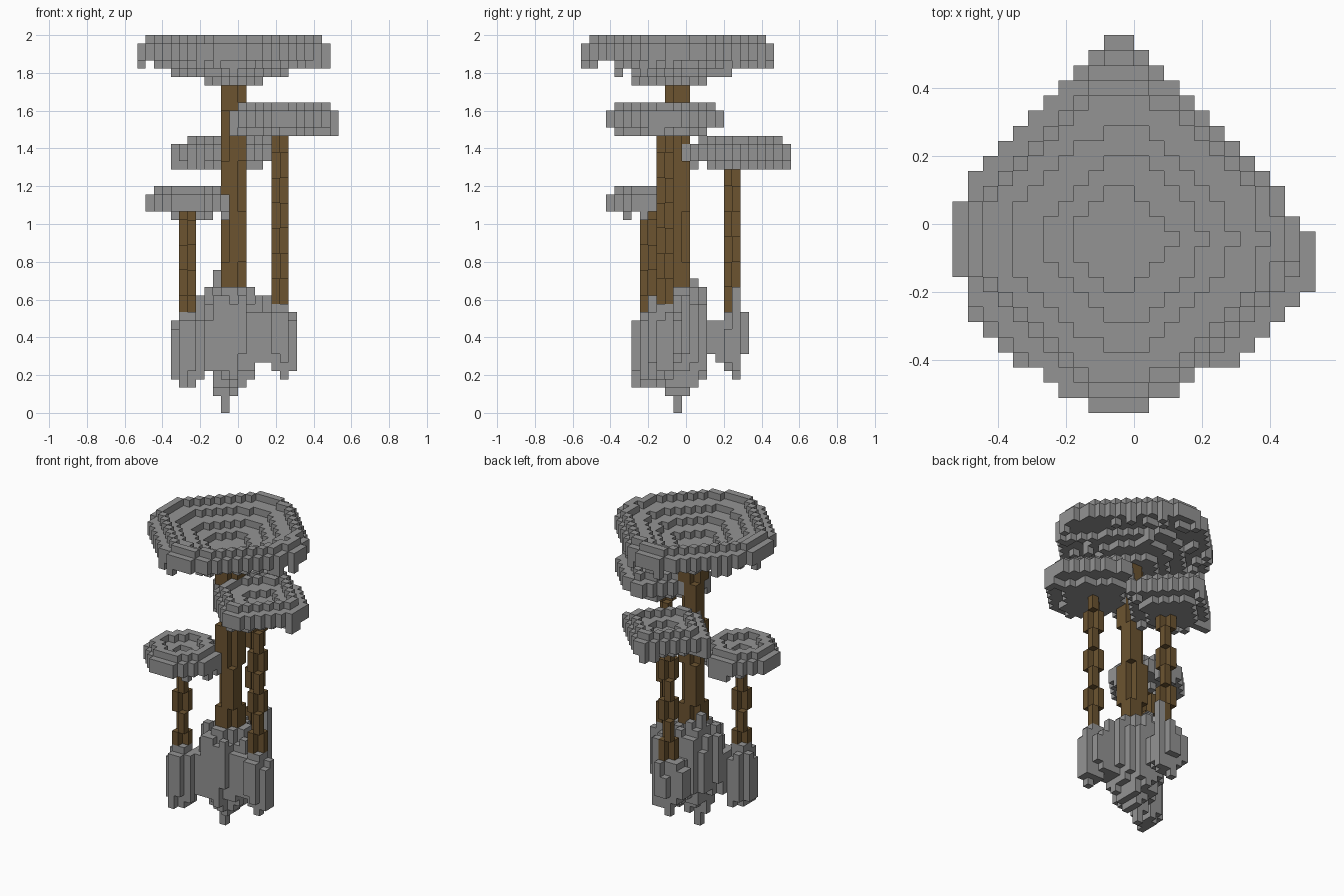
import bpy, random
from math import hypot

cube = bpy.data.objects.get("Cube")
if cube:
    bpy.data.objects.remove(cube)

random.seed(11)
UNIT = 2 / 45            # edge of one block
filled = set()           # every block already taken by a part
parts = []               # (name, blocks, material)


def make_material(name, rgb):
    mat = bpy.data.materials.new(name)
    mat.use_nodes = True
    mat.diffuse_color = (*rgb, 1)
    mat.node_tree.nodes["Principled BSDF"].inputs["Base Color"].default_value = (*rgb, 1)
    return mat


stone = make_material("stone grey", (0.295, 0.295, 0.295))
wood = make_material("bark brown", (0.15, 0.088, 0.03))


def add_part(name, blocks, mat):
    blocks = set(blocks) - filled
    filled.update(blocks)
    parts.append((name, blocks, mat))


def column(i, j, low, high):
    return [(i, j, k) for k in range(low, high)]


def box(i0, i1, j0, j1, low, high):
    return [b for i in range(i0, i1) for j in range(j0, j1) for b in column(i, j, low, high)]


def cells(ci, cj, reach):
    """Grid cells around a centre with their offsets."""
    for i in range(int(ci - reach), int(ci + reach) + 2):
        for j in range(int(cj - reach), int(cj + reach) + 2):
            yield i, j, i - ci, j - cj


# Craggy rock: columns that taper to a tip below and to a broken crown above
def rock(ci, cj, radius, low, high, rise, fall):
    blocks = []
    for i, j, dx, dy in cells(ci, cj, radius):
        t = hypot(dx, dy) / radius
        if t <= 1:
            bottom = low + round(rise * t) + random.choice((-1, 0, 0, 1) if t > 0.4 else (0,))
            top = high - round(fall * t * t) + random.choice((-1, 0, 0, 1) if t > 0.5 else (0,))
            blocks += column(i, j, bottom, top)
    return blocks


# Dished cap: raised eight-sided rim, stepped hollow on top, stepped belly, hanging drips
def cap(ci, cj, radius, base, layers, pointed, drips):
    blocks = []
    last = len(layers) - 1
    for i, j, dx, dy in cells(ci, cj, radius):
        edge = max(hypot(dx, dy), pointed * (abs(dx) + abs(dy)))
        if edge > radius:
            continue
        inset = radius - edge
        ring = min(int(inset) if inset < 2 else 1 + int(inset / 2), last)
        bottom, top = layers[ring]
        if ring < last and random.random() < drips:
            bottom = max(bottom - 1, 0)
        blocks += column(i, j, base + bottom, base + top)
    return blocks


# Thin stem: two diagonal blocks that swap sides every three layers
def thin_stem(i, j, low, high, shift):
    return [(i + a, j + b, k) for k in range(low, high) for a in (0, 1) for b in (0, 1)
            if (a == b) == ((k + shift) // 3 % 2 == 0)]


# Thick stem: three blocks wide, opposite corners notched in turn
def thick_stem(i, j, low, high):
    return [(i + a, j + b, k) for k in range(low, high) for a in (-1, 0, 1) for b in (-1, 0, 1)
            if a * b != (1 if k // 6 % 2 else -1)]


# Rocks and the ridges joining them
add_part("central_rock", rock(10.6, 11, 3.6, 1, 15, 5, 2) + column(10, 11, 0, 12)
         + column(9, 12, 5, 17) + column(10, 13, 6, 16) + column(13, 12, 6, 15), stone)
add_part("left_rock", rock(5.4, 7.5, 2.0, 2, 12, 3, 2), stone)
add_part("right_rock", rock(16.5, 9.5, 2.0, 4, 13, 3, 2) + column(15, 11, 6, 14)
         + column(17, 9, 4, 13), stone)
add_part("back_rock", rock(10.5, 17.5, 2.0, 4, 12, 3, 2) + column(10, 18, 4, 11)
         + column(12, 18, 7, 15) + box(8, 9, 17, 19, 7, 11), stone)
add_part("rock_ridges", box(7, 9, 8, 11, 5, 11) + box(13, 16, 9, 12, 6, 12)
         + box(10, 12, 14, 17, 7, 11), stone)

# Caps, as (bottom, top) of each ring from the edge inwards
small_rings = [(1, 3), (1, 4), (0, 3), (0, 2)]
left_rings = [(1, 3), (1, 4), (1, 3), (1, 2)]
large_rings = [(3, 5), (3, 6), (3, 5), (2, 4), (1, 3), (0, 2)]
add_part("top_cap", cap(10.85, 11, 11.2, 39, large_rings, 0.807, 0.12), stone)
add_part("right_cap", cap(16.8, 9.45, 6.6, 33, small_rings, 0.85, 0.25), stone)
add_part("back_cap", cap(10.5, 18.4, 6.6, 29, small_rings, 0.95, 0.25), stone)
add_part("left_cap", cap(5.5, 7.5, 5.1, 23, left_rings, 0.82, 0.1), stone)

# Stems
add_part("main_stem", thick_stem(11, 11, 12, 40), wood)
add_part("right_stem", thin_stem(16, 9, 12, 34, -1), wood)
add_part("back_stem", thin_stem(10, 17, 10, 30, 0), wood)
add_part("left_stem", thin_stem(5, 7, 11, 25, 1), wood)


# Turn each set of blocks into its outer skin
def build(name, blocks, mat):
    index, verts, faces = {}, [], []

    def vert(p):
        if p not in index:
            index[p] = len(verts)
            verts.append(((p[0] - 12) * UNIT, (p[1] - 12.5) * UNIT, p[2] * UNIT))
        return index[p]

    for block in sorted(blocks):
        for axis in range(3):
            u, v = (axis + 1) % 3, (axis + 2) % 3
            for side in (0, 1):
                neighbour = list(block)
                neighbour[axis] += 2 * side - 1
                if tuple(neighbour) in filled:
                    continue
                loop = []
                for a, b in ((0, 0), (1, 0), (1, 1), (0, 1)):
                    p = list(block)
                    p[axis] += side
                    p[u] += a
                    p[v] += b
                    loop.append(vert(tuple(p)))
                faces.append(loop if side else loop[::-1])
    mesh = bpy.data.meshes.new(name)
    mesh.from_pydata(verts, [], faces)
    mesh.materials.append(mat)
    bpy.context.collection.objects.link(bpy.data.objects.new(name, mesh))


for part in parts:
    build(*part)
